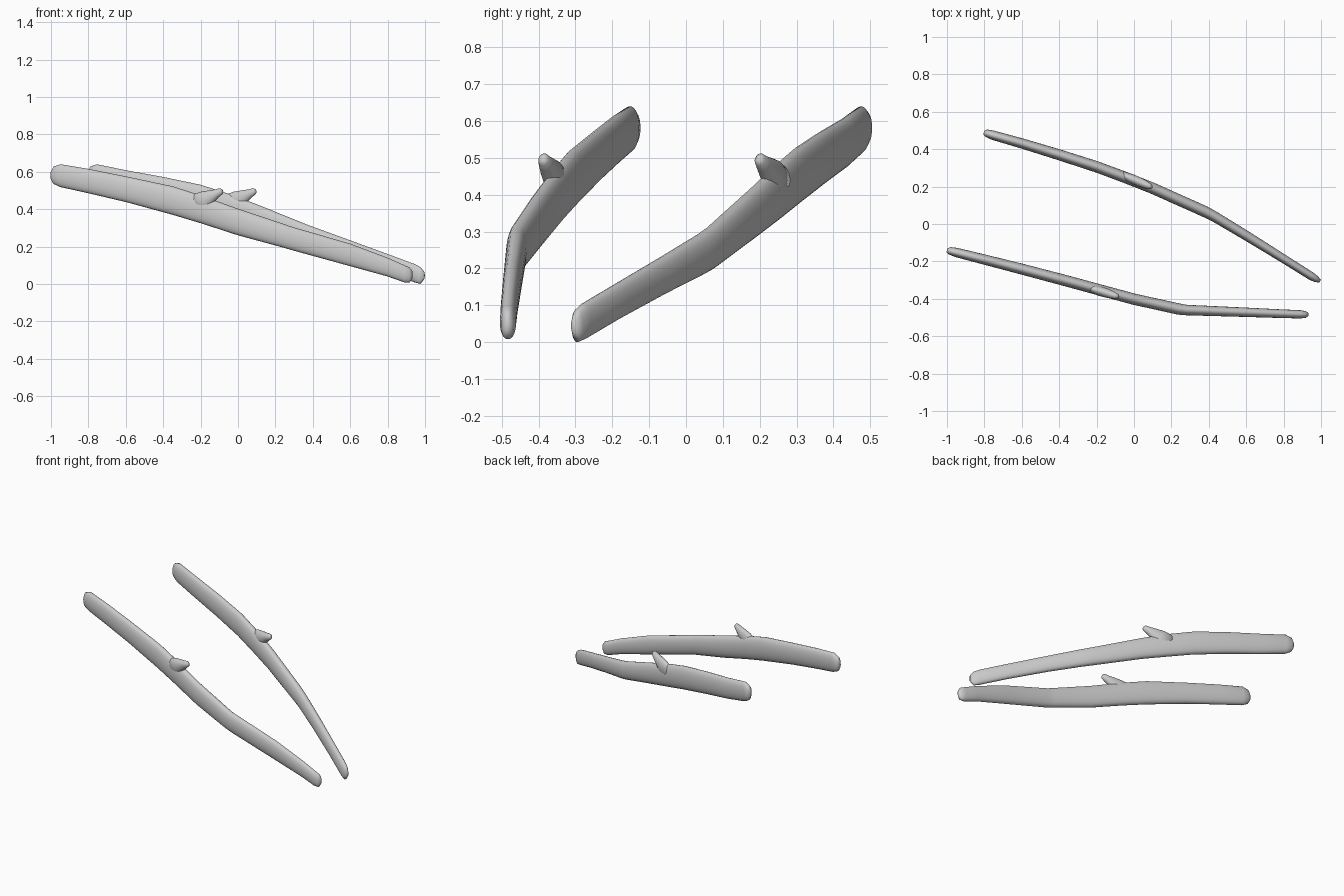
import bpy, bmesh, math
from mathutils import Vector

if "Cube" in bpy.data.objects:
    bpy.data.objects.remove(bpy.data.objects["Cube"])

SIDES = 24

def loft(bm, rings):
    """Skin a list of vertex-position rings and cap both ends."""
    vs = [[bm.verts.new(p) for p in r] for r in rings]
    for a, b in zip(vs, vs[1:]):
        for i in range(SIDES):
            j = (i + 1) % SIDES
            bm.faces.new((a[i], a[j], b[j], b[i]))
    bm.faces.new(vs[0][::-1])
    bm.faces.new(vs[-1])

def finish(bm, name):
    bmesh.ops.recalc_face_normals(bm, faces=bm.faces[:])
    me = bpy.data.meshes.new(name)
    bm.to_mesh(me)
    bm.free()
    for p in me.polygons:
        p.use_smooth = True
    ob = bpy.data.objects.new(name, me)
    bpy.context.collection.objects.link(ob)

def blade(name, stations):
    """Tall oval bar; stations are x, y, low z, high z, half thickness."""
    rings = []
    for i, (x, y, lo, hi, w) in enumerate(stations):
        a, b = stations[max(i - 1, 0)], stations[min(i + 1, len(stations) - 1)]
        d = Vector((b[0] - a[0], b[1] - a[1], 0)).normalized()
        side = Vector((-d.y, d.x, 0))
        ring = []
        for k in range(SIDES):
            t = 2 * math.pi * k / SIDES
            c, s = math.cos(t), math.sin(t)
            c = math.copysign(abs(c) ** 0.85, c)
            ring.append(Vector((x, y, (lo + hi) / 2)) + side * w * c
                        + Vector((0, 0, (hi - lo) / 2 * s)))
        rings.append(ring)
    bm = bmesh.new()
    loft(bm, rings)
    finish(bm, name)

def spur(name, base, tip):
    """Nub that grows out of the bar's top edge and leans forward."""
    base, tip = Vector(base), Vector(tip)
    d = (tip - base).normalized()
    side = d.cross(Vector((0, 0, 1))).normalized()
    up = side.cross(d)
    rings = []
    for f, h, w in ((0, .058, .022), (.4, .049, .026), (.65, .034, .024), (.82, .023, .020),
                    (.95, .018, .015), (1, .009, .007)):
        c = base.lerp(tip, f)
        rings.append([c + side * w * math.cos(2 * math.pi * k / SIDES)
                      + up * h * math.sin(2 * math.pi * k / SIDES) for k in range(SIDES)])
    bm = bmesh.new()
    loft(bm, rings)
    finish(bm, name)

# front arm: blunt high end, slim low end, bend near x = 0.26
blade("front_arm", [
    (-1.0, -.140, .56, .60, .010), (-.987, -.143, .535, .627, .020),
    (-.95, -.152, .518, .64, .025), (-.8, -.19, .485, .615, .027),
    (-.6, -.241, .438, .575, .029), (-.35, -.307, .37, .522, .030),
    (-.2, -.348, .325, .474, .030), (0, -.402, .26, .402, .030),
    (.24, -.455, .195, .322, .030), (.28, -.46, .183, .308, .028),
    (.6, -.472, .095, .215, .025), (.8, -.48, .04, .14, .023),
    (.89, -.483, .008, .1, .022), (.918, -.484, .008, .088, .018),
    (.932, -.484, .03, .068, .008)])
spur("front_spur", (-.25, -.338, .413), (-.083, -.389, .5))

# rear arm: same form, bending the other way near x = 0.4
blade("rear_arm", [
    (-.803, .490, .56, .60, .010), (-.79, .486, .535, .627, .020),
    (-.755, .475, .515, .64, .025), (-.6, .431, .475, .608, .027),
    (-.4, .37, .43, .572, .029), (-.2, .306, .38, .53, .030),
    (-.05, .25, .335, .482, .030), (.1, .191, .29, .426, .030),
    (.38, .066, .197, .313, .030), (.43, .04, .182, .295, .028),
    (.6, -.062, .13, .233, .026), (.8, -.186, .062, .16, .023),
    (.945, -.277, .008, .106, .022), (.975, -.295, .0, .09, .018),
    (.995, -.305, .025, .065, .008)])
spur("rear_spur", (-.07, .265, .415), (.095, .197, .5))
